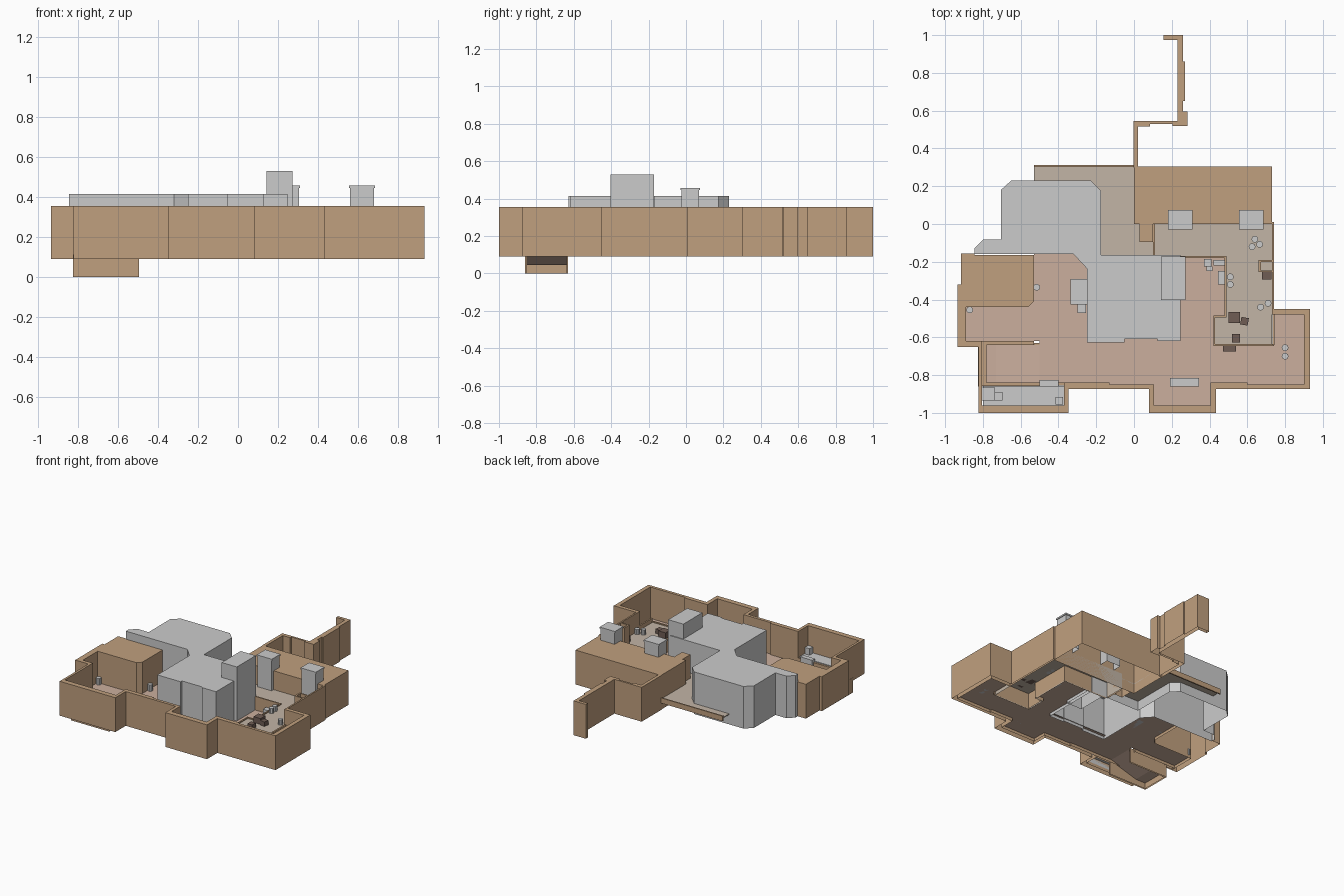
import bpy, bmesh, math

def material(name, rgb):
    m = bpy.data.materials.new(name)
    m.diffuse_color = (*rgb, 1)
    return m

BROWN = material("wall_brown", (0.53, 0.35, 0.21))
PINK = material("floor_tan", (0.6, 0.43, 0.34))
TAUPE = material("upper_floor_taupe", (0.54, 0.46, 0.38))
DARK = material("dark_wood", (0.16, 0.11, 0.09))
BASE, TOP, LOW, HIGH = 0.09, 0.355, 0.113, 0.21

def finish(name, bm, mat):
    me = bpy.data.meshes.new(name)
    bm.to_mesh(me)
    bm.free()
    ob = bpy.data.objects.new(name, me)
    bpy.context.collection.objects.link(ob)
    if mat:
        me.materials.append(mat)
    return ob

def prism(name, outline, z0, z1, mat=None, bottom=False):
    """Outline raised from z0 to z1 with a top; a flat sheet if z0 == z1."""
    area = sum(a[0] * b[1] - b[0] * a[1] for a, b in zip(outline, outline[1:] + outline[:1]))
    pts = outline if area > 0 else outline[::-1]
    bm = bmesh.new()
    hi = [bm.verts.new((x, y, z1)) for x, y in pts]
    bm.faces.new(hi)
    if z1 > z0:
        lo = [bm.verts.new((x, y, z0)) for x, y in pts]
        for i in range(len(pts)):
            j = (i + 1) % len(pts)
            bm.faces.new((lo[i], lo[j], hi[j], hi[i]))
        if bottom:
            bm.faces.new(lo[::-1])
    return finish(name, bm, mat)

def block(name, x0, x1, y0, y1, z0, z1, mat=None, bottom=False):
    return prism(name, [(x0, y0), (x1, y0), (x1, y1), (x0, y1)], z0, z1, mat, bottom)

def drum(name, x, y, z, h=0.04, r=0.018):
    ring = [(x + r * math.cos(math.tau * i / 10), y + r * math.sin(math.tau * i / 10)) for i in range(10)]
    return prism(name, ring, z, z + h, None, True)

# Hollow perimeter wall: outer side, then back along the inner side
prism("perimeter_wall", [
    (0.742, 0.01), (0.742, -0.45), (0.932, -0.45), (0.932, -0.873), (0.435, -0.873), (0.435, -1),
    (0.08, -1), (0.08, -0.873), (-0.347, -0.873), (-0.347, -1), (-0.823, -1), (-0.823, -0.65),
    (-0.935, -0.65), (-0.935, -0.32), (-0.915, -0.32), (-0.915, -0.155), (-0.845, -0.155),
    (-0.845, -0.163), (-0.53, -0.163), (-0.53, -0.41), (-0.56, -0.44), (-0.89, -0.44),
    (-0.89, -0.62), (-0.805, -0.62), (-0.805, -0.96), (-0.37, -0.96), (-0.37, -0.84),
    (-0.13, -0.84), (-0.13, -0.85), (0.105, -0.85), (0.105, -0.96), (0.405, -0.96),
    (0.405, -0.84), (0.6, -0.84), (0.6, -0.85), (0.9, -0.85), (0.9, -0.48), (0.73, -0.48),
    (0.73, 0.01)], BASE, TOP, BROWN)

# Low kerbs around the stair and alcove
for x0, x1, y0, y1 in [(-0.89, -0.53, -0.64, -0.62), (-0.805, -0.78, -0.84, -0.64),
                       (-0.805, -0.37, -0.855, -0.84)]:
    block("stair_kerb", x0, x1, y0, y1, BASE, 0.15, BROWN)

# Back block and winding yard wall
block("back_block", 0, 0.73, 0, 0.305, BASE, TOP, BROWN)
prism("yard_wall", [
    (-0.003, 0.3), (-0.003, 0.545), (0.23, 0.545), (0.23, 0.975), (0.155, 0.975), (0.155, 1),
    (0.26, 1), (0.26, 0.86), (0.27, 0.86), (0.27, 0.65), (0.26, 0.65), (0.26, 0.595),
    (0.283, 0.595), (0.283, 0.518), (0.205, 0.518), (0.205, 0.53), (0.085, 0.53), (0.085, 0.515),
    (0.022, 0.515), (0.022, 0.3)], BASE, TOP, BROWN)
block("door_post", 0.03, 0.1, -0.095, 0, BASE, TOP, BROWN)

# Central grey mass and taller column
prism("central_mass", [
    (-0.65, 0.23), (-0.23, 0.23), (-0.175, 0.175), (-0.175, -0.165), (0.247, -0.165),
    (0.247, -0.62), (0.125, -0.62), (0.125, -0.61), (-0.05, -0.61), (-0.05, -0.627),
    (-0.25, -0.627), (-0.25, -0.235), (-0.32, -0.16), (-0.845, -0.16), (-0.845, -0.13),
    (-0.8, -0.083), (-0.705, -0.083), (-0.705, 0.18)], BASE, 0.415)
block("tall_column", 0.143, 0.272, -0.403, -0.172, BASE, 0.53)

# Capped chimneys
for cx in (0.245, 0.62):
    block("chimney", cx - 0.06, cx + 0.06, -0.025, 0.07, HIGH, 0.445)
    block("chimney_cap", cx - 0.065, cx + 0.065, -0.03, 0.075, 0.445, 0.457, None, True)

# Lower floor
prism("lower_floor", [
    (-0.89, -0.44), (-0.56, -0.44), (-0.53, -0.41), (-0.53, -0.16), (-0.32, -0.16),
    (-0.25, -0.235), (-0.25, -0.605), (0.247, -0.605), (0.247, -0.18), (0.48, -0.18),
    (0.48, -0.49), (0.42, -0.49), (0.42, -0.64), (0.735, -0.64), (0.735, -0.48), (0.9, -0.48),
    (0.9, -0.85), (0.405, -0.85), (0.405, -0.96), (0.105, -0.96), (0.105, -0.85),
    (-0.5, -0.85), (-0.5, -0.62), (-0.89, -0.62)], LOW, LOW, PINK)

# Raised floor with thin kerbs, and rear terrace with lip
prism("upper_floor", [
    (0.11, 0), (0.73, 0), (0.73, -0.64), (0.42, -0.64), (0.42, -0.49), (0.485, -0.49),
    (0.485, -0.175), (0.11, -0.175)], BASE, HIGH, TAUPE)
for x0, x1, y0, y1 in [(0.11, 0.49, -0.18, -0.17), (0.48, 0.49, -0.49, -0.18),
                       (0.42, 0.49, -0.495, -0.485), (0.42, 0.43, -0.64, -0.49),
                       (0.42, 0.74, -0.645, -0.635), (0.1, 0.11, -0.17, 0)]:
    block("kerb", x0, x1, y0, y1, BASE, HIGH + 0.008, BROWN)
prism("rear_terrace", [
    (-0.53, 0.23), (-0.23, 0.23), (-0.175, 0.175), (-0.175, -0.165), (0.11, -0.165),
    (0.11, 0), (0, 0), (0, 0.305), (-0.53, 0.305)], 0.165, 0.172, TAUPE, True)
block("terrace_lip", -0.53, 0, 0.302, 0.312, 0.145, 0.185, BROWN, True)
block("room_partition", 0.733, 0.745, -0.64, -0.48, LOW, 0.24, BROWN)

# Stair pit: three sides and a descending ramp
block("pit_front", -0.825, -0.495, -0.86, -0.85, 0, LOW, BROWN)
block("pit_back", -0.825, -0.495, -0.64, -0.63, 0, LOW, BROWN)
block("pit_side", -0.825, -0.815, -0.85, -0.64, 0, LOW, BROWN)
bm = bmesh.new()
rows = [[bm.verts.new((x, y, z)) for y in (-0.85, -0.635)]
        for x, z in ((-0.5, LOW), (-0.73, 0.045), (-0.82, 0.045))]
for a, b in zip(rows, rows[1:]):
    bm.faces.new((a[0], a[1], b[1], b[0]))
finish("pit_ramp", bm, PINK)

# Wall niche on the upper floor
for y in (-0.255, -0.2):
    block("niche_side", 0.66, 0.73, y, y + 0.01, HIGH, TOP, BROWN)
block("niche_back", 0.66, 0.672, -0.25, -0.2, HIGH, TOP, BROWN)

# Front alcove platform and grey furniture
block("alcove_platform", -0.8, -0.37, -0.96, -0.857, LOW, 0.155)
for x0, x1, y0, y1, z0, h in [
        (-0.5, -0.4, -0.86, -0.825, LOW, 0.06), (-0.805, -0.735, -0.935, -0.865, 0.155, 0.07),
        (-0.735, -0.695, -0.935, -0.89, 0.155, 0.04), (-0.415, -0.375, -0.955, -0.915, 0.155, 0.05),
        (0.19, 0.345, -0.86, -0.815, LOW, 0.06), (-0.335, -0.25, -0.425, -0.29, LOW, 0.08),
        (-0.3, -0.255, -0.47, -0.425, LOW, 0.04), (0.37, 0.41, -0.225, -0.185, LOW, 0.05),
        (0.385, 0.415, -0.25, -0.226, LOW, 0.03), (0.42, 0.478, -0.22, -0.19, LOW, 0.05),
        (0.445, 0.478, -0.32, -0.25, LOW, 0.05)]:
    block("grey_furniture", x0, x1, y0, y1, z0, z0 + h, None, True)

# Dark tables and chairs
for x, y, w, d, z, h, turn in [
        (0.53, -0.495, 0.06, 0.06, HIGH, 0.045, 0), (0.585, -0.515, 0.04, 0.04, HIGH, 0.035, -10),
        (0.54, -0.605, 0.04, 0.045, HIGH, 0.035, 0), (0.505, -0.66, 0.07, 0.03, LOW, 0.06, 0),
        (0.703, -0.273, 0.05, 0.04, HIGH, 0.04, 0)]:
    ob = block("dark_furniture", -w / 2, w / 2, -d / 2, d / 2, z, z + h, DARK, True)
    ob.location = (x, y, 0)
    ob.rotation_euler.z = math.radians(turn)

# Round stools
for x, y in [(-0.515, -0.335), (-0.87, -0.455), (0.8, -0.655), (0.8, -0.7)]:
    drum("stool", x, y, LOW, 0.05)
for x, y in [(0.51, -0.28), (0.51, -0.32), (0.67, -0.44), (0.71, -0.42),
             (0.625, -0.12), (0.64, -0.08), (0.665, -0.108)]:
    drum("stool", x, y, HIGH)
